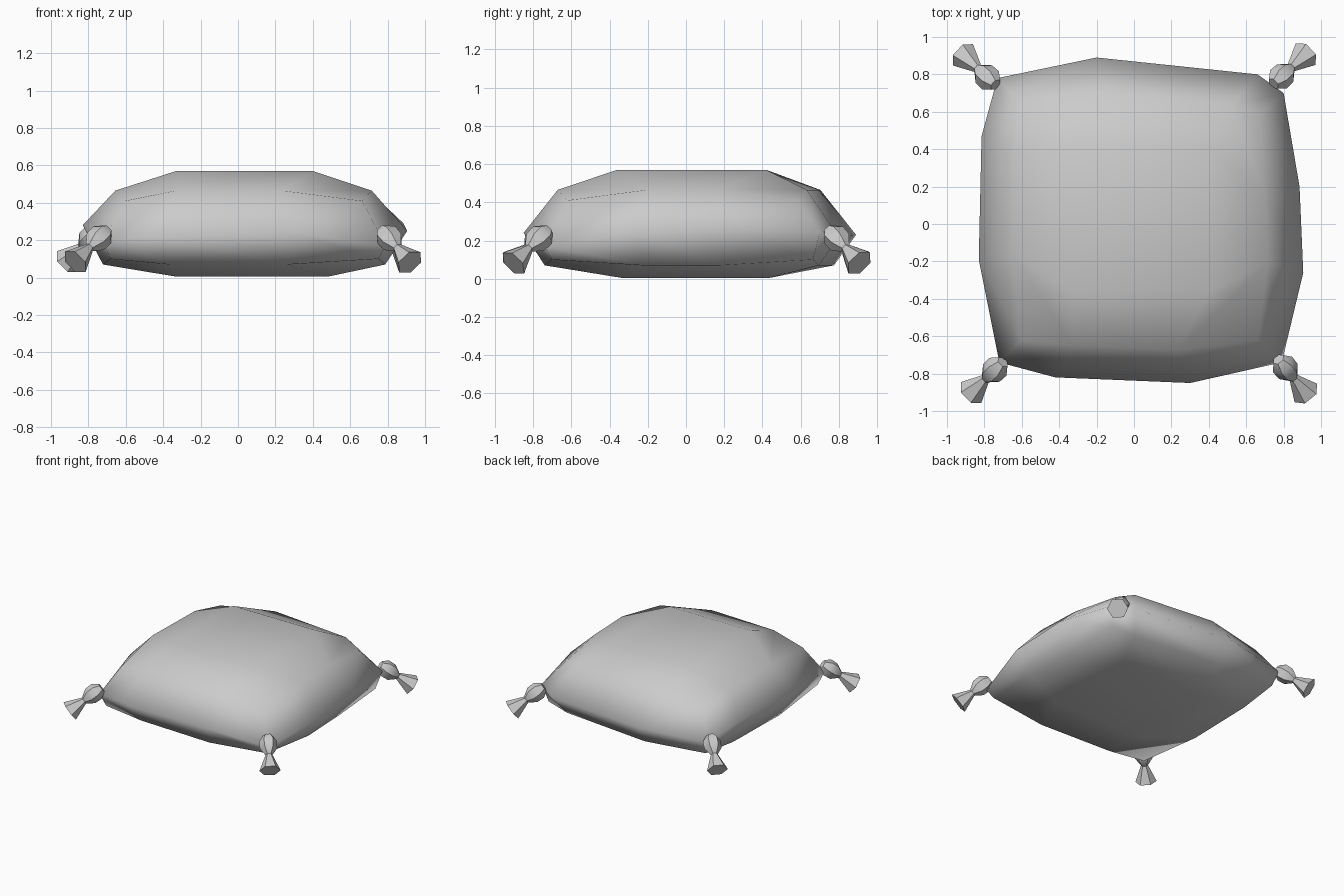
import bpy, bmesh, math
from mathutils import Vector

if "Cube" in bpy.data.objects:
    bpy.data.objects.remove(bpy.data.objects["Cube"])


def finish(bm, name, angle):
    bmesh.ops.recalc_face_normals(bm, faces=bm.faces)
    me = bpy.data.meshes.new(name)
    bm.to_mesh(me)
    bm.free()
    ob = bpy.data.objects.new(name, me)
    bpy.context.collection.objects.link(ob)
    bpy.ops.object.select_all(action='DESELECT')
    ob.select_set(True)
    bpy.context.view_layer.objects.active = ob
    bpy.ops.object.shade_smooth_by_angle(angle=math.radians(angle))
    return ob


def bridge(bm, a, b):
    n = len(a)
    for i in range(n):
        bm.faces.new((a[i], a[(i + 1) % n], b[(i + 1) % n], b[i]))


# Cushion: outer seam, corners at every third point
seam = [(-.72, -.74, .20), (-.42, -.82, .22), (.30, -.85, .24),
        (.79, -.74, .17), (.905, -.26, .25), (.885, .20, .29),
        (.80, .70, .24), (.66, .80, .22), (-.20, .89, .23),
        (-.73, .78, .21), (-.815, .47, .29), (-.83, -.19, .28)]

bm = bmesh.new()
seam_verts = [bm.verts.new(p) for p in seam]


def half(side_scale, corner_scale, side_z, corner_z, inner, inner_z):
    """Ring inside the seam, closed by a 3 x 3 patch of quads."""
    ring = []
    for i, (x, y, z) in enumerate(seam):
        corner = i % 3 == 0
        s = corner_scale if corner else side_scale
        ring.append(bm.verts.new((x * s, y * s, corner_z if corner else side_z)))
    mid = [bm.verts.new((x, y, inner_z)) for x, y in inner]
    bridge(bm, seam_verts, ring)
    for k in range(4):
        c, m, n = 3 * k, mid[k], mid[(k + 1) % 4]
        bm.faces.new((ring[c - 1], ring[c], ring[c + 1], m))
        bm.faces.new((ring[c + 1], ring[c + 2], n, m))
    bm.faces.new(mid)


half(.79, .84, .465, .41,
     [(-.33, -.36), (.40, -.36), (.40, .42), (-.33, .42)], .57)
half(.87, .95, .07, .10,
     [(-.33, -.34), (.48, -.34), (.46, .44), (-.33, .44)], .005)
finish(bm, "cushion", 180)

# Corner tassels: knot, narrow neck and flared end
PROFILE = [(-.075, .035), (-.03, .066), (.03, .064), (.085, .026), (.215, .078)]


def tassel(name, knot, end, sides=6):
    knot, end = Vector(knot), Vector(end)
    rot = (end - knot).to_track_quat('Z', 'Y')
    tb = bmesh.new()
    rings = []
    for t, r in PROFILE:
        rings.append([tb.verts.new(knot + rot @ Vector((
            r * math.cos(math.tau * i / sides), r * math.sin(math.tau * i / sides), t)))
            for i in range(sides)])
    for a, b in zip(rings, rings[1:]):
        bridge(tb, a, b)
    tb.faces.new(rings[0])
    tb.faces.new(rings[-1])
    finish(tb, name, 50)


tassel("tassel_front_left", (-.745, -.78, .21), (-.875, -.905, .08))
tassel("tassel_front_right", (.81, -.77, .21), (.92, -.905, .08))
tassel("tassel_back_right", (.79, .79, .21), (.92, .91, .08))
tassel("tassel_back_left", (-.785, .785, .21), (-.92, .91, .08))
